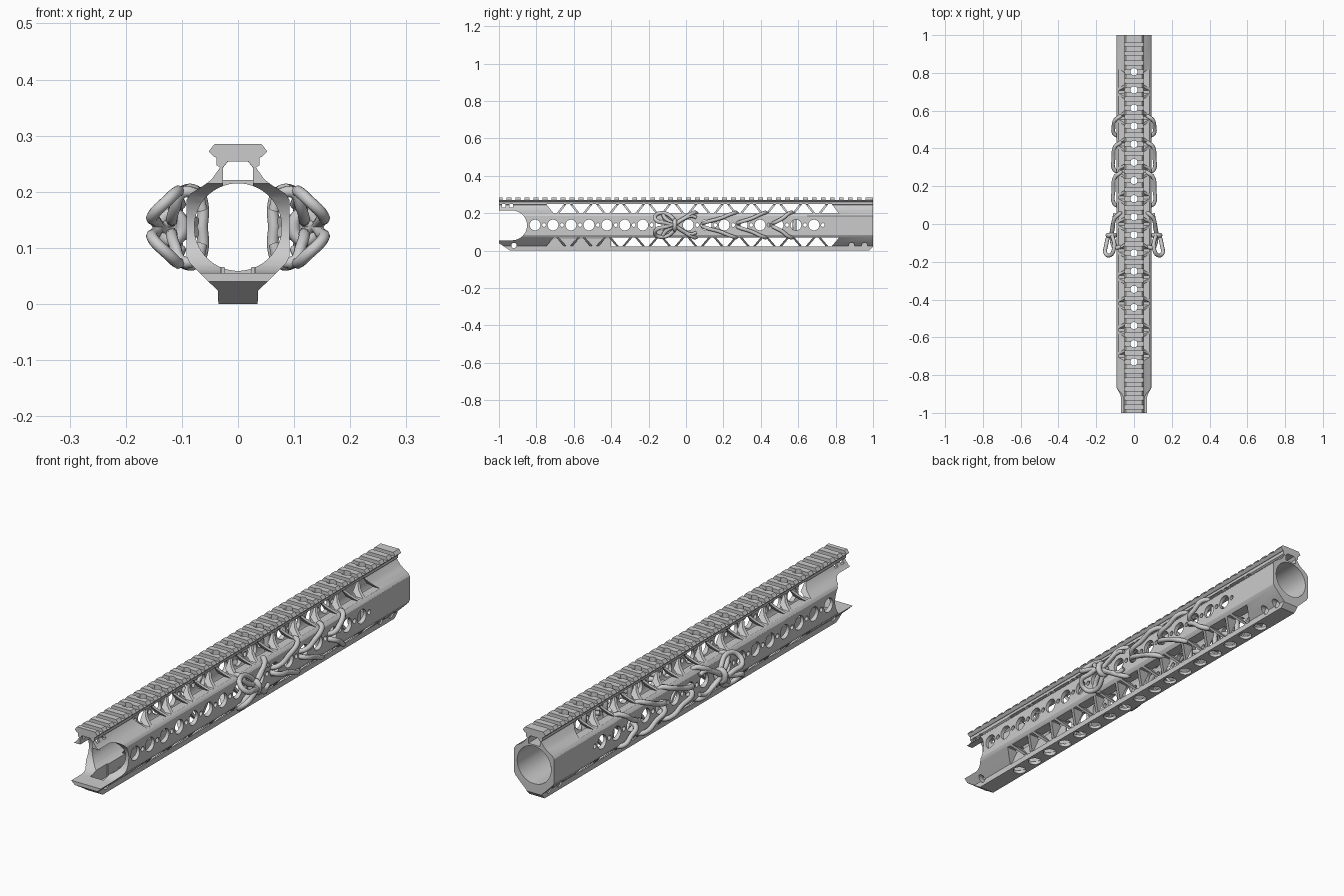
import bpy, bmesh, math
from mathutils import Vector

if "Cube" in bpy.data.objects:
    bpy.data.objects.remove(bpy.data.objects["Cube"])

ZC = 0.137      # bore centre height
PITCH = 0.096   # hole spacing


def make_obj(name, bm):
    bmesh.ops.recalc_face_normals(bm, faces=bm.faces)
    me = bpy.data.meshes.new(name)
    bm.to_mesh(me)
    bm.free()
    ob = bpy.data.objects.new(name, me)
    bpy.context.collection.objects.link(ob)
    return ob


def prism(bm, pts, axis, lo, hi):
    """Extrude a 2D outline along an axis (x: pts=yz, y: pts=xz, z: pts=xy)."""
    def place(p, t):
        return {'x': (t, p[0], p[1]), 'y': (p[0], t, p[1]), 'z': (p[0], p[1], t)}[axis]
    a = [bm.verts.new(place(p, lo)) for p in pts]
    b = [bm.verts.new(place(p, hi)) for p in pts]
    bm.faces.new(a)
    bm.faces.new(b[::-1])
    n = len(pts)
    for i in range(n):
        bm.faces.new((a[i], b[i], b[(i + 1) % n], a[(i + 1) % n]))


def circle(cx, cy, r, n=20):
    return [(cx + r * math.cos(2 * math.pi * (i + .5) / n),
             cy + r * math.sin(2 * math.pi * (i + .5) / n)) for i in range(n)]


def rect(a, b, c, d):
    return [(a, c), (b, c), (b, d), (a, d)]


def cut(body, build):
    bm = bmesh.new()
    build(bm)
    cutter = make_obj("cutter", bm)
    cutter.hide_render = True
    mod = body.modifiers.new("cut", 'BOOLEAN')
    mod.operation = 'DIFFERENCE'
    mod.solver = 'EXACT'
    mod.object = cutter
    bpy.context.view_layer.objects.active = body
    bpy.ops.object.modifier_apply(modifier=mod.name)
    bpy.data.objects.remove(cutter)


# Outer section: lower keel, octagonal tube, rail neck and rail head
half = [(.035, 0), (.036, .024), (.056, .043), (.086, .073), (.092, .085), (.092, .185),
        (.084, .197), (.060, .212), (.047, .222), (.032, .243), (.038, .247), (.038, .261),
        (.042, .262), (.052, .272), (.042, .285)]
bm = bmesh.new()
prism(bm, half + [(-x, z) for x, z in reversed(half)], 'y', -1, 1)
body = make_obj("handguard_body", bm)

# Bore, keel channel and channel below the rail
cut(body, lambda bm: prism(bm, circle(0, ZC, .078, 48), 'y', -1.02, 1.02))
arch = [(.027, .243), (.018, .254), (-.018, .254), (-.027, .243)]


def channels(bm):
    prism(bm, rect(-.03, .03, .013, .1), 'y', -.93, .85)
    prism(bm, [(-.027, .19), (.027, .19)] + arch, 'y', -1.02, .85)


cut(body, channels)
cut(body, lambda bm: prism(bm, [(-.0265, .221), (.0265, .221)] +
                           [(x * .98, z) for x, z in arch], 'y', .84, 1.02))


# Front side opening and bevelled ends of the keel
def end_cuts(bm):
    arc = [(-.93 + .08 * math.cos(t), .135 + .08 * math.sin(t))
           for t in [math.pi * (i / 16 - .5) for i in range(17)]]
    prism(bm, [(-1.02, .055)] + arc + [(-1.02, .215)], 'x', -.2, .2)
    prism(bm, [(-1.02, .053), (-1.02, -.02), (-.91, -.02)], 'x', -.2, .2)
    prism(bm, [(1.02, .04), (1.02, -.02), (.96, -.02)], 'x', -.2, .2)


cut(body, end_cuts)


# Truss windows and round side holes, all cut straight across
def side_cuts(bm):
    for i in range(22):
        y = -.70 + .07 * i
        wb, wt = (.048, .008) if i % 2 else (.008, .048)
        prism(bm, [(y - wb, .199), (y + wb, .199), (y + wt, .25), (y - wt, .25)], 'x', -.2, .2)
        prism(bm, [(y - wt, .022), (y + wt, .022), (y + wb, .069), (y - wb, .069)], 'x', -.2, .2)
    larges = [-.807 + PITCH * k for k in range(8)] + [.012 + PITCH * k for k in range(8)]
    for y in larges:
        prism(bm, circle(y, ZC, .029), 'x', -.2, .2)
        prism(bm, circle(y + PITCH / 2, ZC, .010, 12), 'x', -.2, .2)
    for y in (-.975, -.935):
        prism(bm, rect(y - .009, y + .009, .231, .249), 'x', -.2, .2)
    for y in (.885, .955):
        prism(bm, circle(y, .028, .016), 'x', -.2, -.03)
        prism(bm, circle(y, .028, .016), 'x', .03, .2)
    prism(bm, circle(-.92, .028, .014), 'x', -.2, .2)


cut(body, side_cuts)


# Vertical holes through rail and keel
def vertical_cuts(bm):
    for k in range(17):
        prism(bm, circle(0, -.73 + PITCH * k, .019), 'z', .24, .3)
        prism(bm, circle(0, -.73 + PITCH * k, .026), 'z', -.02, .02)


cut(body, vertical_cuts)


# Cross slots of the rail
def slots(bm):
    for k in range(-5, 36):
        y = -.73 + .048 * k
        prism(bm, rect(y - .011, y + .011, .2705, .3), 'x', -.1, .1)


cut(body, slots)
bpy.ops.object.select_all(action='DESELECT')
body.select_set(True)
bpy.context.view_layer.objects.active = body
bpy.ops.object.shade_smooth_by_angle(angle=math.radians(25))

# Inner liner closing the front half of the keel windows
for s, side in ((1, "right"), (-1, "left")):
    bm = bmesh.new()
    prism(bm, rect(s * .024, s * .029, .013, .066), 'y', -.82, -.40)
    make_obj("keel_liner_" + side, bm)


# Cord lacing: smooth tubes along a few guide points
def cord(name, pts, cyclic=False, r=.0105):
    cu = bpy.data.curves.new(name, 'CURVE')
    cu.dimensions = '3D'
    cu.bevel_depth = r
    cu.bevel_resolution = 2
    cu.resolution_u = 5
    cu.use_fill_caps = True
    sp = cu.splines.new('BEZIER')
    sp.bezier_points.add(len(pts) - 1)
    for bp, p in zip(sp.bezier_points, pts):
        bp.co = Vector(p)
        bp.handle_left_type = bp.handle_right_type = 'AUTO'
    sp.use_cyclic_u = cyclic
    ob = bpy.data.objects.new(name, cu)
    bpy.context.collection.objects.link(ob)


for s, side in ((1, "right"), (-1, "left")):
    for m, level in ((1, "upper"), (-1, "lower")):
        def at(pts):   # mirror about x = 0 and the bore height; z given as offset
            return [(s * x, y, ZC + m * z) for x, y, z in pts]
        # chevron strands dive through a window and a side hole
        for i, (y0, y1) in enumerate(((.57, .46), (.43, .27), (.27, .09))):
            cord(f"{level}_lace_{side}_{i}", at([
                (.064, y0 + .01, 0), (.063, y0 + .01, .04), (.074, y0, .064),
                (.100, y0 - .02, .062), (.108, (y0 + y1) / 2, .035),
                (.106, y1 + .02, .016), (.075, y1, .008)]))
        # wraps leading into the knot
        cord(f"{level}_knot_wrap_{side}", at([
            (.064, .06, .03), (.076, .055, .064), (.102, .03, .060), (.112, -.02, .030),
            (.118, -.06, .012), (.112, -.11, .035), (.098, -.125, .062), (.070, -.12, .058)]))
        # bow loop
        cord(f"{level}_bow_loop_{side}", at([
            (.128, -.06, .006), (.148, -.115, .012), (.151, -.155, .022), (.125, -.165, .048),
            (.106, -.13, .064), (.110, -.08, .045)]), True)
        # loose tail
        cord(f"{level}_bow_tail_{side}", at([
            (.122, -.06, 0), (.116, -.02, .028), (.106, .03, .048), (.101, .055, .04)]), r=.009)
    # band around the knot
    cord(f"knot_band_{side}", [(s * (.119 + .020 * math.cos(t)), -.06, ZC + .024 * math.sin(t))
                               for t in [i * math.pi / 4 for i in range(8)]], True, .012)
